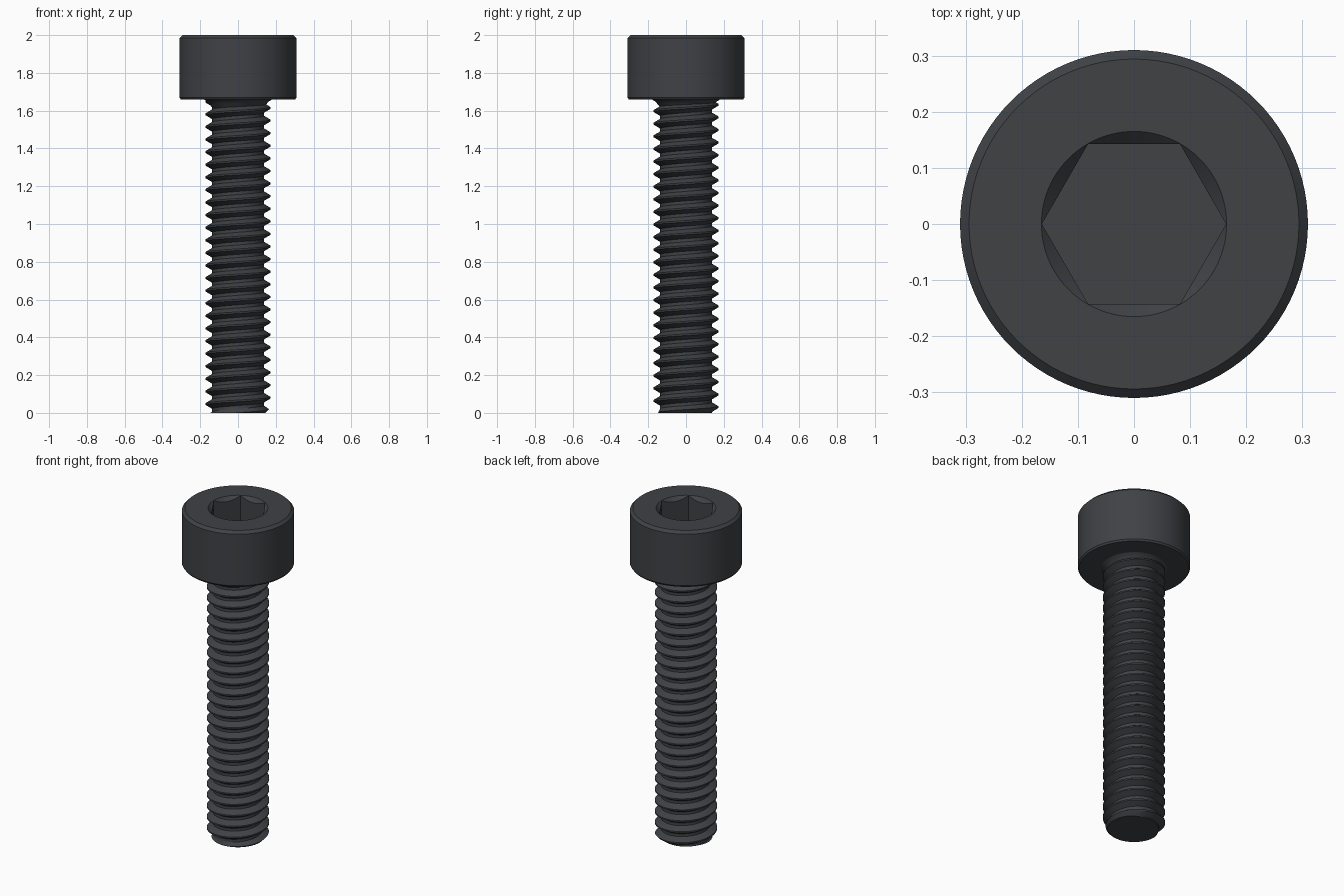
import bpy, bmesh
from math import sin, cos, pi, radians

if "Cube" in bpy.data.objects:
    bpy.data.objects.remove(bpy.data.objects["Cube"])

mat = bpy.data.materials.new("black_steel")
mat.diffuse_color = (0.05, 0.054, 0.06, 1)
mat.use_nodes = True
mat.node_tree.nodes["Principled BSDF"].inputs["Base Color"].default_value = mat.diffuse_color


def make_object(name, bm):
    bmesh.ops.recalc_face_normals(bm, faces=bm.faces)
    mesh = bpy.data.meshes.new(name)
    bm.to_mesh(mesh)
    bm.free()
    ob = bpy.data.objects.new(name, mesh)
    bpy.context.collection.objects.link(ob)
    mesh.materials.append(mat)
    return ob


def lathe(name, profile, sides):
    """Closed solid turned from (radius, z) rings, capped at both ends."""
    bm = bmesh.new()
    rings = [[bm.verts.new((r * cos(2 * pi * i / sides), r * sin(2 * pi * i / sides), z))
              for i in range(sides)] for r, z in profile]
    for a, b in zip(rings, rings[1:]):
        for i in range(sides):
            j = (i + 1) % sides
            bm.faces.new((a[i], a[j], b[j], b[i]))
    bm.faces.new(rings[0][::-1])
    bm.faces.new(rings[-1])
    return make_object(name, bm)


def smooth(ob):
    bpy.ops.object.select_all(action='DESELECT')
    ob.select_set(True)
    bpy.context.view_layer.objects.active = ob
    bpy.ops.object.shade_smooth_by_angle(angle=radians(25))


# Head with chamfered rims and a flared neck below
head = lathe("head", [(0.135, 1.615), (0.155, 1.64), (0.165, 1.65), (0.182, 1.66),
                      (0.303, 1.66), (0.31, 1.67), (0.31, 1.984), (0.294, 2.0)], 96)

# Hex socket and its conical lead-in
hex_cutter = lathe("hex_cutter", [(0.1642, 1.84), (0.1642, 2.1)], 6)
cone_cutter = lathe("cone_cutter", [(0.130, 1.965), (0.200, 2.035)], 96)
bpy.context.view_layer.objects.active = head
for cutter in (hex_cutter, cone_cutter):
    mod = head.modifiers.new("cut", 'BOOLEAN')
    mod.operation = 'DIFFERENCE'
    mod.solver = 'EXACT'
    mod.object = cutter
    bpy.ops.object.modifier_apply(modifier=mod.name)
    bpy.data.objects.remove(cutter)
smooth(head)

# Threaded shank: helical sweep of a flat-topped V profile
PITCH, SEG = 0.0667, 64
CREST, ROOT = 0.172, 0.137
START = 0.0137
thread = [(-0.0042, CREST), (0.0042, CREST), (0.0250, ROOT), (0.0417, ROOT)]
bm = bmesh.new()
rows = []
for i in range(-2 * SEG, 27 * SEG):
    t = 2 * pi * i / SEG
    rows.append([bm.verts.new((r * cos(t), r * sin(t), START + PITCH * i / SEG + dz))
                 for dz, r in thread])
for i in range(len(rows) - SEG - 1):
    a = rows[i] + [rows[i + SEG][0]]
    b = rows[i + 1] + [rows[i + 1 + SEG][0]]
    for j in range(4):
        bm.faces.new((a[j], b[j], b[j + 1], a[j + 1]))

# Trim both ends flat and cap them
for z, n in ((0.0, -1), (1.65, 1)):
    cut = bmesh.ops.bisect_plane(bm, geom=bm.verts[:] + bm.edges[:] + bm.faces[:], dist=1e-6,
                                 plane_co=(0, 0, z), plane_no=(0, 0, n), clear_outer=True)
    edges = [e for e in cut["geom_cut"] if isinstance(e, bmesh.types.BMEdge)]
    bmesh.ops.edgeloop_fill(bm, edges=edges)

# Chamfer at the tip
for v in bm.verts:
    r = v.co.xy.length
    limit = 0.146 + max(v.co.z, 0)
    if r > limit:
        v.co.x *= limit / r
        v.co.y *= limit / r
smooth(make_object("threaded_shank", bm))
